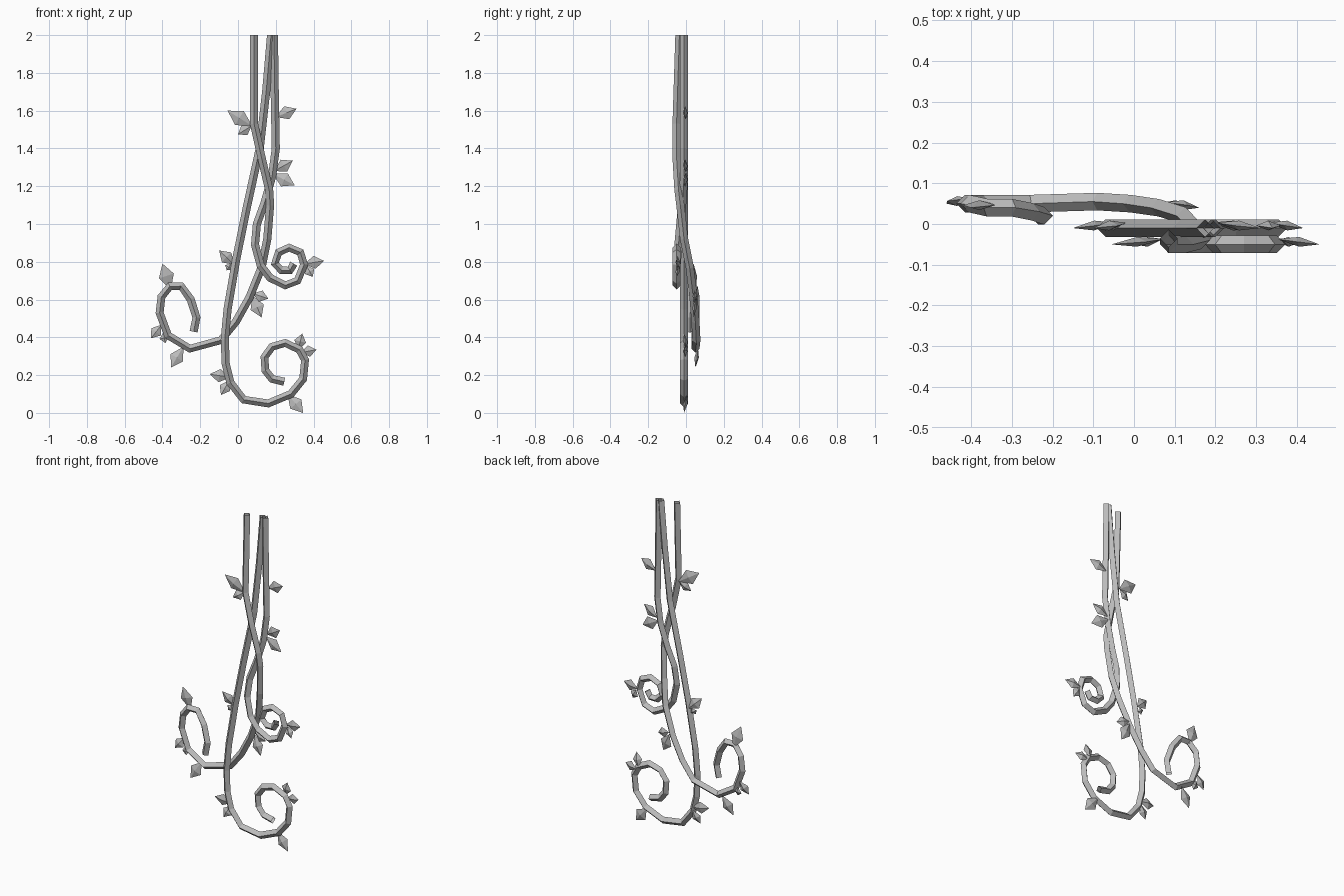
import bpy
import bmesh
import math
from mathutils import Vector

VINE_RADIUS = .0215
VINE_SIDES = 4
LEAF_THICKNESS = .012

default_cube = bpy.data.objects.get("Cube")
if default_cube:
    bpy.data.objects.remove(default_cube, do_unlink=True)

# Single plain grey finish
grey = bpy.data.materials.new("plain grey")
grey.use_nodes = True
grey_colour = (.5, .5, .5, 1)
grey.diffuse_color = grey_colour
shader = next(node for node in grey.node_tree.nodes if node.type == "BSDF_PRINCIPLED")
shader.inputs["Base Color"].default_value = grey_colour
shader.inputs["Roughness"].default_value = .8


def finish(name, mesh_builder):
    """Turn a bmesh into a flat-shaded object with the shared material."""
    bmesh.ops.recalc_face_normals(mesh_builder, faces=mesh_builder.faces)
    mesh = bpy.data.meshes.new(name)
    mesh_builder.to_mesh(mesh)
    mesh_builder.free()
    mesh.materials.append(grey)
    created = bpy.data.objects.new(name, mesh)
    bpy.context.collection.objects.link(created)
    return created


def vine(name, path):
    """Sweep a diamond section, ridged in front and behind, with open ends."""
    builder = bmesh.new()
    forward = Vector((0, -1, 0))
    rings = []
    for index, point in enumerate(path):
        before = path[max(index - 1, 0)]
        after = path[min(index + 1, len(path) - 1)]
        incoming = (point - before).normalized()
        outgoing = (after - point).normalized()
        tangent = (incoming + outgoing).normalized()
        across = tangent.cross(forward).normalized()
        ridge = across.cross(tangent).normalized()
        ring = []
        for side in range(VINE_SIDES):
            angle = math.tau * side / VINE_SIDES
            offset = ridge * math.cos(angle) + across * math.sin(angle)
            ring.append(builder.verts.new(point + offset * VINE_RADIUS))
        rings.append(ring)
    for lower, upper in zip(rings, rings[1:]):
        for side in range(VINE_SIDES):
            following = (side + 1) % VINE_SIDES
            builder.faces.new((lower[side], lower[following], upper[following], upper[side]))
    return finish(name, builder)


def leaf(name, path, base_x, base_z, tip_x, tip_z):
    """Kite-shaped leaf with a raised middle, growing from the back of its vine."""
    nearest = min(path, key=lambda p: math.hypot(p.x - base_x, p.z - base_z))
    base = Vector((base_x, nearest.y + LEAF_THICKNESS, base_z))
    tip = Vector((tip_x, nearest.y, tip_z))
    length = tip - base
    sideways = length.cross(Vector((0, 1, 0))).normalized()
    half_width = sideways * (.03 + .4 * length.length) / 2
    middle = base + length * .48
    ridge = Vector((0, LEAF_THICKNESS, 0))
    builder = bmesh.new()
    outline = [builder.verts.new(p) for p in
               (base - length * .1, middle + half_width, tip, middle - half_width)]
    for peak_position in (middle + ridge, middle - ridge):
        peak = builder.verts.new(peak_position)
        for start, end in zip(outline, outline[1:] + outline[:1]):
            builder.faces.new((start, end, peak))
    return finish(name, builder)


# Long central vine with the large lower curl, all at one depth
central_outline = [
    (.175, 2), (.15, 1.71), (.115, 1.4), (.045, 1.08), (-.01, .81),
    (-.055, .55), (-.07, .39), (-.065, .26), (-.04, .16), (.03, .07),
    (.16, .05), (.28, .1), (.345, .18), (.355, .28), (.325, .335),
    (.25, .37), (.18, .35), (.14, .295), (.145, .225), (.18, .18), (.245, .165),
]
central_path = [Vector((x, -.01, z)) for x, z in central_outline]

# Vine crossing from the front to the back, ending in the curl on the right
crossing_path = [Vector(p) for p in (
    (.085, -.035, 2), (.085, -.05, 1.53), (.125, -.05, 1.35), (.165, -.04, 1.18),
    (.17, -.03, 1.1), (.155, -.01, .92), (.125, .02, .77), (.06, .04, .61),
    (-.01, .05, .485), (-.09, .055, .385), (-.255, .05, .34), (-.37, .05, .41),
    (-.415, .05, .53), (-.405, .05, .615), (-.36, .04, .67), (-.3, .04, .67),
    (-.25, .03, .6), (-.22, .02, .505), (-.235, .02, .43),
)]

# Vine on the other side, ending in the small tight curl
small_path = [Vector(p) for p in (
    (.19, -.01, 2), (.195, -.01, 1.66), (.2, -.01, 1.4), (.18, -.01, 1.25),
    (.14, -.02, 1.11), (.1, -.03, 1), (.09, -.04, .89), (.12, -.05, .78),
    (.17, -.05, .715), (.25, -.05, .675), (.315, -.05, .7), (.35, -.05, .785),
    (.33, -.05, .85), (.27, -.05, .875), (.215, -.05, .85), (.195, -.05, .79),
    (.23, -.05, .755), (.275, -.05, .755), (.295, -.05, .79),
)]

# Leaves as base and tip positions
central_leaves = [
    (-.025, .79, -.1, .86), (-.04, .785, -.06, .755),
    (-.05, .19, -.15, .205), (-.05, .165, -.09, .095),
    (.27, .09, .345, 0), (.32, .34, .34, .42), (.34, .32, .415, .335),
]
crossing_leaves = [
    (.065, 1.525, -.055, 1.6), (.065, 1.515, 0, 1.475),
    (.085, .63, .16, .605), (.08, .61, .125, .505),
    (-.36, .665, -.4, .79), (-.41, .46, -.46, .395),
    (-.395, .42, -.385, .37), (-.295, .34, -.355, .24),
]
small_leaves = [
    (.21, 1.57, .31, 1.61), (.2, 1.285, .29, 1.335), (.195, 1.26, .3, 1.205),
    (.36, .79, .455, .805), (.365, .775, .395, .72),
]

for label, path, leaves in (
    ("central", central_path, central_leaves),
    ("crossing", crossing_path, crossing_leaves),
    ("small", small_path, small_leaves),
):
    vine(label + "_vine", path)
    for number, placement in enumerate(leaves, start=1):
        leaf(f"{label}_leaf_{number}", path, *placement)
